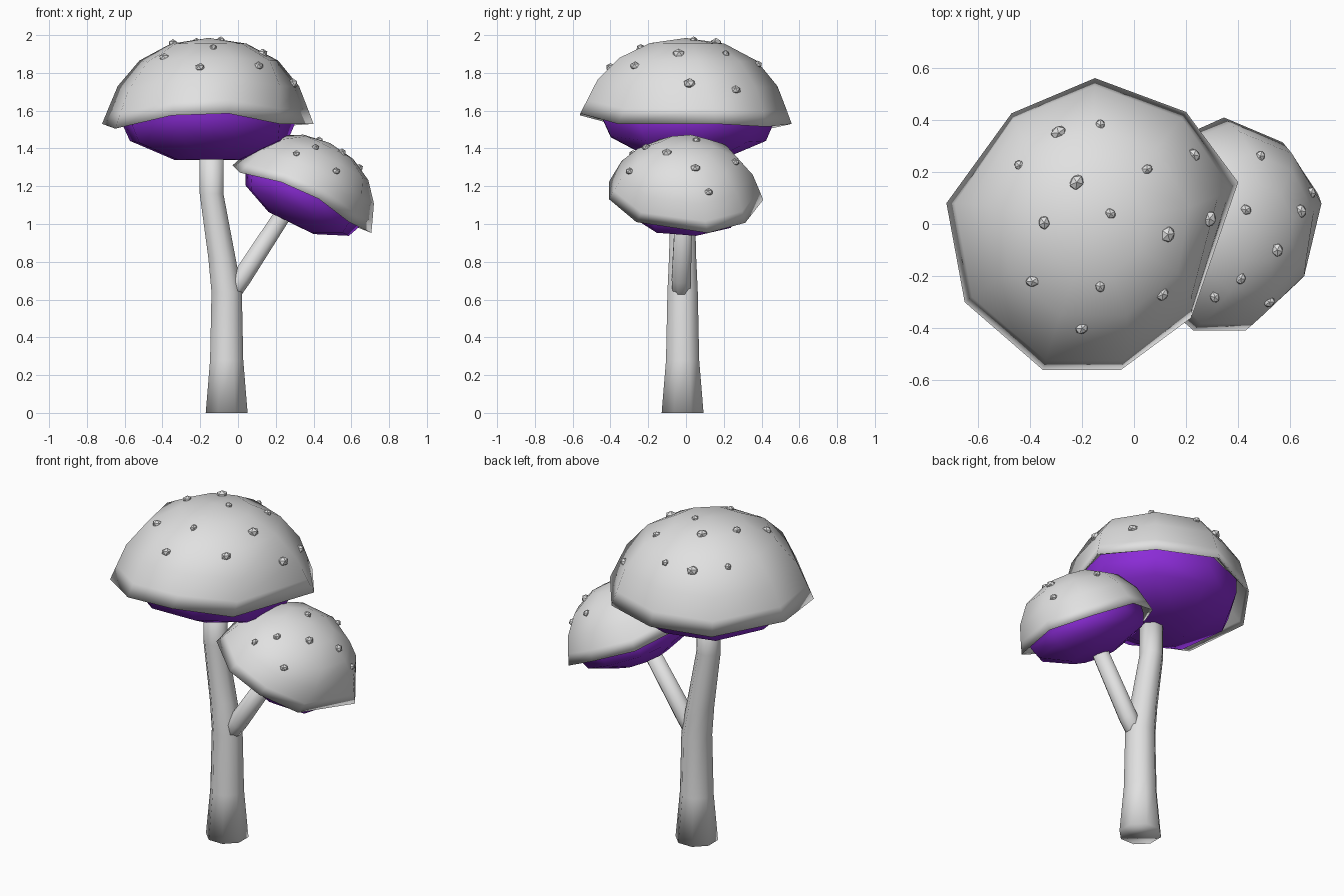
import bpy, bmesh, math, random
from mathutils import Vector, Matrix
from mathutils.bvhtree import BVHTree

if "Cube" in bpy.data.objects:
    bpy.data.objects.remove(bpy.data.objects["Cube"])

random.seed(4)


def material(name, rgb):
    m = bpy.data.materials.new(name)
    m.diffuse_color = (*rgb, 1)
    m.use_nodes = True
    m.node_tree.nodes["Principled BSDF"].inputs["Base Color"].default_value = m.diffuse_color
    return m


GREY = material("pale_grey", (0.75, 0.75, 0.75))
PURPLE = material("purple", (0.26, 0.025, 0.68))


def finish(bm, name, mat, smooth=True):
    bmesh.ops.recalc_face_normals(bm, faces=bm.faces)
    for f in bm.faces:
        f.smooth = smooth
    me = bpy.data.meshes.new(name)
    bm.to_mesh(me)
    bm.free()
    ob = bpy.data.objects.new(name, me)
    bpy.context.collection.objects.link(ob)
    me.materials.append(mat)
    return ob


def bridge(bm, a, b):
    n = len(a)
    for i in range(n):
        bm.faces.new((a[i], a[(i + 1) % n], b[(i + 1) % n], b[i]))


# Uneven nine-sided rim shared by both caps: x, y, z offset
RIM = [(0.005, 0.56, 0.0), (-0.315, 0.425, -0.03), (-0.565, 0.08, 0.0),
       (-0.495, -0.30, -0.025), (-0.195, -0.56, 0.045), (0.105, -0.56, 0.055),
       (0.375, -0.36, 0.0), (0.555, 0.16, 0.0), (0.355, 0.43, -0.015)]


def ring_points(f, h):
    """Rim scaled by f, becoming an even nonagon towards the centre."""
    w = min(1, max(0, (1 - f) * 4))
    pts = []
    for i, (x, y, dz) in enumerate(RIM):
        a = math.radians(90 + 40 * i)
        ex, ey = 0.565 * math.cos(a), 0.565 * math.sin(a)
        pts.append(((x + (ex - x) * w) * f, (y + (ey - y) * w) * f, h + dz * f ** 3))
    return pts


def shell(profile, matrix, tip=None):
    """Loft rings of (scale, height), closed by a flat end or a tip."""
    bm = bmesh.new()
    rings = [[bm.verts.new(p) for p in ring_points(f, h)] for f, h in profile]
    for a, b in zip(rings, rings[1:]):
        bridge(bm, a, b)
    if tip is None:
        bm.faces.new(rings[-1])
    else:
        t = bm.verts.new((0, 0, tip))
        n = len(RIM)
        for i in range(n):
            bm.faces.new((rings[-1][i], rings[-1][(i + 1) % n], t))
    bm.transform(matrix)
    return bm


CAP = [(0.80, 0.10), (0.95, 0.015), (1.0, 0.0), (0.945, 0.08), (0.86, 0.20),
       (0.66, 0.335), (0.36, 0.425)]
GILLS = [(0.82, 0.08), (0.82, 0.0), (0.75, -0.09), (0.33, -0.19)]


def mushroom_head(name, matrix, spots):
    bm = shell(CAP, matrix, 0.455)
    tree = BVHTree.FromBMesh(bm)
    finish(bm, name + "_cap", GREY)
    finish(shell(GILLS, matrix), name + "_gills", PURPLE)
    # Small faceted warts dropped onto the cap
    bm = bmesh.new()
    for x, y, r in spots:
        hit, normal, _, _ = tree.ray_cast(Vector((x, y, 3)), Vector((0, 0, -1)))
        if hit is None:
            continue
        turn = Matrix.Rotation(random.uniform(0, 6), 4, 'Z')
        aim = normal.to_track_quat('Z', 'Y').to_matrix().to_4x4()
        size = Matrix.Diagonal((r * 1.1, r * 0.9, r * 0.9, 1))
        bmesh.ops.create_icosphere(bm, subdivisions=1, radius=1,
                                   matrix=Matrix.Translation(hit) @ aim @ turn @ size)
    finish(bm, name + "_warts", GREY, False)


S, M, L = 0.022, 0.026, 0.031
mushroom_head("large", Matrix.Translation((-0.155, 0, 1.53)), [
    (-0.13, 0.38, S), (-0.29, 0.35, L), (-0.44, 0.225, S), (-0.22, 0.16, L),
    (0.05, 0.21, S), (0.23, 0.265, M), (-0.09, 0.04, S), (-0.345, 0.005, M),
    (0.29, 0.02, L), (0.13, -0.04, L), (-0.39, -0.22, M), (-0.13, -0.24, S),
    (0.11, -0.27, M), (-0.20, -0.40, M)])

tilt = (Matrix.Translation((0.342, 0, 1.13)) @ Matrix.Rotation(math.radians(26), 4, 'Y')
        @ Matrix.Scale(0.73, 4))
mushroom_head("small", tilt, [
    (0.485, 0.26, S), (0.43, 0.055, S), (0.64, 0.05, M), (0.68, 0.12, S),
    (0.55, -0.10, M), (0.41, -0.21, S), (0.31, -0.28, S), (0.52, -0.30, S),
    (0.67, -0.18, S)])


# Stalks: rings swept along a path of (x, y, z, radius)
def stalk(name, path, sides, lean=0):
    bm = bmesh.new()
    rot = Matrix.Rotation(lean, 3, 'Y')
    rings = []
    for x, y, z, r in path:
        ring = []
        for i in range(sides):
            a = math.tau * (i + 0.5) / sides
            p = rot @ Vector((r * math.cos(a), r * math.sin(a), 0))
            ring.append(bm.verts.new(p + Vector((x, y, z))))
        rings.append(ring)
    for a, b in zip(rings, rings[1:]):
        bridge(bm, a, b)
    bm.faces.new(rings[0])
    bm.faces.new(rings[-1])
    finish(bm, name, GREY)


stalk("main_stem", [(-0.06, -0.018, 0, 0.12), (-0.06, -0.018, 0.28, 0.095),
                    (-0.06, -0.018, 0.64, 0.087), (-0.085, -0.018, 0.82, 0.078),
                    (-0.14, -0.018, 1.16, 0.068), (-0.14, -0.018, 1.40, 0.068)], 8)
stalk("side_branch", [(-0.075, -0.025, 0.565, 0.045), (0.02, -0.025, 0.715, 0.055),
                      (0.27, -0.01, 1.10, 0.048)], 8, math.radians(33))
